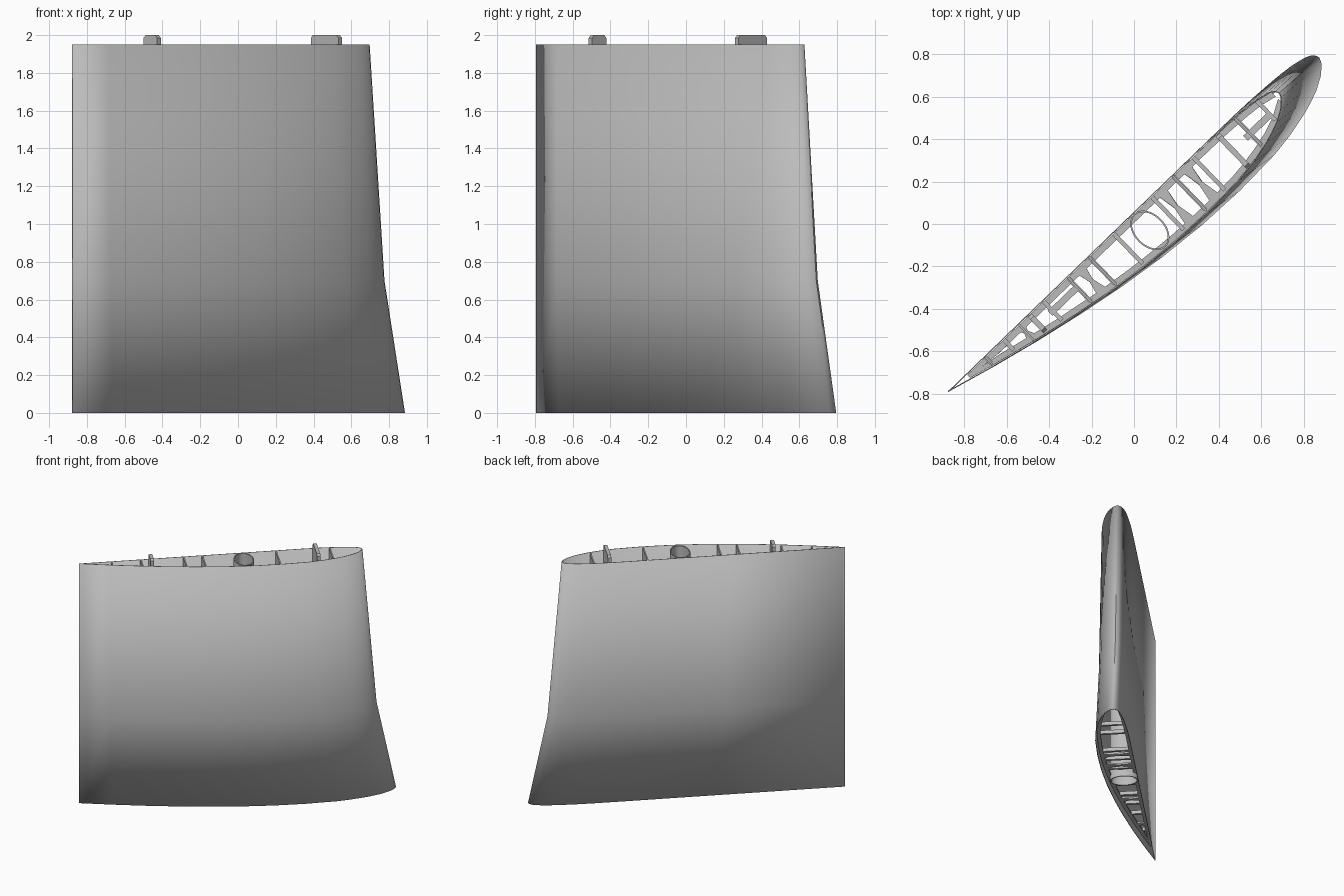
import bpy, bmesh, math
from mathutils import Vector

cube = bpy.data.objects.get("Cube")
if cube:
    bpy.data.objects.remove(cube)

grey = bpy.data.materials.new("plain_grey")
grey.use_nodes = True
grey.diffuse_color = (0.5, 0.5, 0.5, 1)
grey.node_tree.nodes["Principled BSDF"].inputs["Base Color"].default_value = grey.diffuse_color

# Wing frame: s runs from trailing to leading edge, t from flat to curved side
ANGLE = math.radians(44)
TAIL = Vector((-0.878, -0.79, 0))
ALONG = Vector((math.cos(ANGLE), math.sin(ANGLE), 0))
ACROSS = Vector((math.sin(ANGLE), -math.cos(ANGLE), 0))
HEIGHT = 1.95

# Section in percent of chord, measured from the leading edge
CURVED = [(0, 3.5), (.4, 4.5), (1.25, 5.45), (2.5, 6.5), (5, 7.9), (7.5, 8.85), (10, 9.6),
          (15, 10.69), (20, 11.36), (30, 11.7), (40, 11.4), (50, 10.52), (60, 9.15),
          (70, 7.35), (80, 5.22), (90, 2.8), (100, .12)]
FLAT = [(0, 3.5), (.4, 2.6), (1.25, 1.93), (2.5, 1.47), (5, .93), (7.5, .63), (10, .42),
        (15, .15), (20, .03), (30, 0), (60, 0), (100, 0)]
LEVELS = [(0, 2.355), (.7, 2.21), (HEIGHT, 2.105)]


def place(s, t, z):
    return TAIL + ALONG * s + ACROSS * t + Vector((0, 0, z))


def lerp(table, x):
    for (a, p), (b, q) in zip(table, table[1:]):
        if x <= b:
            return p + (q - p) * (x - a) / (b - a)
    return table[-1][1]


def edge(side, s, z):
    chord = lerp(LEVELS, z)
    return lerp(side, max(0, 100 - 100 * s / chord)) * chord / 100


def finish(name, bm, smooth=False):
    bmesh.ops.recalc_face_normals(bm, faces=bm.faces)
    mesh = bpy.data.meshes.new(name)
    bm.to_mesh(mesh)
    bm.free()
    mesh.materials.append(grey)
    obj = bpy.data.objects.new(name, mesh)
    bpy.context.collection.objects.link(obj)
    if smooth:
        bpy.ops.object.select_all(action='DESELECT')
        bpy.context.view_layer.objects.active = obj
        obj.select_set(True)
        bpy.ops.object.shade_smooth_by_angle(angle=math.radians(40))
    return obj


def prism(bm, outline, z0, z1):
    """Upright solid from an outline of (s, t) points."""
    low = [bm.verts.new(place(s, t, z0)) for s, t in outline]
    high = [bm.verts.new(place(s, t, z1)) for s, t in outline]
    bm.faces.new(low)
    bm.faces.new(high)
    n = len(low)
    for i in range(n):
        j = (i + 1) % n
        bm.faces.new((low[i], low[j], high[j], high[i]))


def strips(bm, rows, closed):
    for a, b in zip(rows, rows[1:]):
        n = len(a)
        for i in range(n if closed else n - 1):
            j = (i + 1) % n
            bm.faces.new((a[i], a[j], b[j], b[i]))


# Outer skin: thin, open at both ends
bm = bmesh.new()
section = CURVED[::-1] + FLAT[1:]
rows = [[bm.verts.new(place((100 - x) * c / 100, y * c / 100, z)) for x, y in section]
        for z, c in LEVELS]
strips(bm, rows, False)
skin = finish("outer_skin", bm, True)
# make sure the skin faces outward before it is thickened
flat_face = max(skin.data.polygons, key=lambda f: f.area)
if flat_face.normal.dot(ACROSS) > 0:
    skin.data.flip_normals()
wall = skin.modifiers.new("wall", 'SOLIDIFY')
wall.thickness = 0.005
wall.offset = -1

# Oval spar tube
bm = bmesh.new()
rings = []
for inset, z in ((0, 0.02), (0, HEIGHT), (.008, HEIGHT), (.008, 0.02), (0, 0.02)):
    rings.append([bm.verts.new(place(1.213 + (.075 - inset) * math.cos(a),
                                     .115 + (.108 - inset) * math.sin(a), z))
                  for a in (math.tau * k / 40 for k in range(40))])
strips(bm, rings, True)
bmesh.ops.remove_doubles(bm, verts=bm.verts, dist=1e-5)
finish("spar_tube", bm, True)

POSTS = (.24, .36, .62, .78, .92, 1.08, 1.33, 1.47, 1.6, 1.87, 2.0)
WAISTED = (.46, .85, 1.38, 1.54)

# Ribs: border strips, cross posts and waisted braces
for name, z in (("lower_rib", .06), ("middle_rib", .7), ("upper_rib", 1.78)):
    bm = bmesh.new()
    chord = lerp(LEVELS, z)
    for side, sign in ((CURVED, -1), (FLAT, 1)):
        border = [(s, edge(side, s, z) + sign * .008)
                  for s in (.12 + k * (chord - .16) / 24 for k in range(25))]
        inner = [(s, t + sign * min(.03, .1 * s)) for s, t in border]
        for k in range(24):
            prism(bm, [border[k], border[k + 1], inner[k + 1], inner[k]], z, z + .015)
    for s in POSTS:
        a, b = edge(FLAT, s, z) + .008, edge(CURVED, s, z) - .02
        prism(bm, [(s - .01, a), (s + .01, a), (s + .01, b), (s - .01, b)], z, z + .03)
    for s in WAISTED:
        a, b = edge(FLAT, s, z) + .01, edge(CURVED, s, z) - .02
        m = (a + b) / 2
        prism(bm, [(s - .03, a), (s + .03, a), (s + .01, m), (s + .03, b),
                   (s - .03, b), (s - .01, m)], z, z + .015)
    finish(name, bm)

# Thin cross webs level with the upper rim
bm = bmesh.new()
for s in (.24, .46, .78, .92, 1.47, 1.87):
    a, b = edge(FLAT, s, HEIGHT) + .006, edge(CURVED, s, HEIGHT) - .012
    prism(bm, [(s - .005, a), (s + .005, a), (s + .005, b), (s - .005, b)], 1.8, HEIGHT - .003)
finish("rim_webs", bm)

# Upright joining tabs with clipped corners
for name, s, t, half in (("front_tab", 1.756, .119, .105), ("rear_tab", .528, .063, .052)):
    bm = bmesh.new()
    shape = [(-half, 1.78), (half, 1.78), (half, 1.985), (half - .015, 2),
             (-half + .015, 2), (-half, 1.985)]
    rows = [[bm.verts.new(place(s + d, t + w, z)) for w, z in shape] for d in (-.013, .013)]
    strips(bm, rows, True)
    for row in rows:
        bm.faces.new(row)
    finish(name, bm)

# Lengthwise braces beside the tabs
for name, s, t in (("front_brace", 1.925, .116), ("rear_brace", .688, .07)):
    bm = bmesh.new()
    prism(bm, [(s - .085, t - .016), (s + .085, t - .016),
               (s + .085, t + .016), (s - .085, t + .016)], 1.78, 1.81)
    finish(name, bm)
